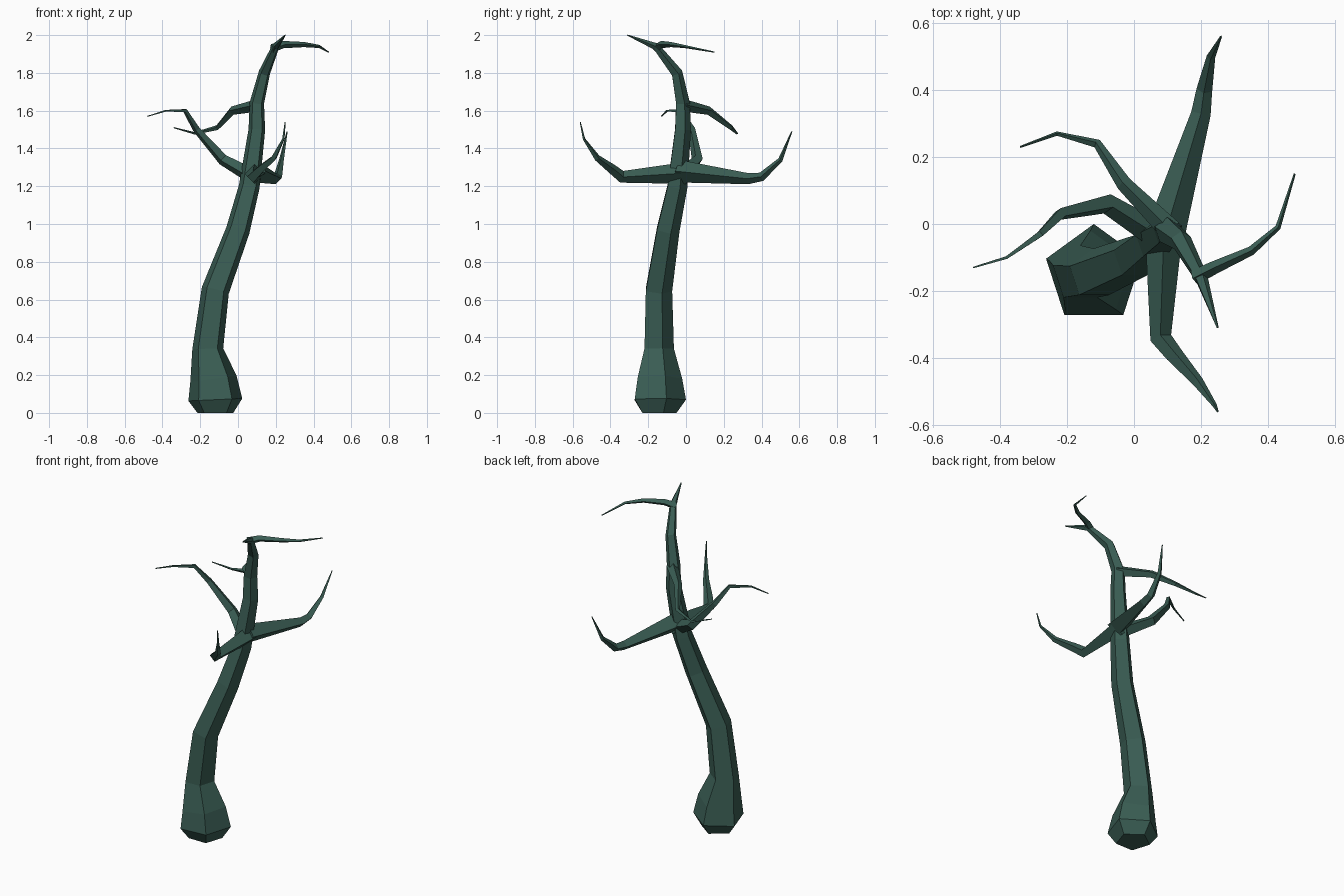
import bpy, bmesh
from math import cos, sin, tau
from mathutils import Vector

old = bpy.data.objects.get("Cube")
if old:
    bpy.data.objects.remove(old, do_unlink=True)

# Bark colour shared by every part
bark = bpy.data.materials.new("dark teal bark")
bark.use_nodes = True
colour = (0.042, 0.11, 0.088, 1)
bark.diffuse_color = colour
shader = next(node for node in bark.node_tree.nodes if node.type == 'BSDF_PRINCIPLED')
shader.inputs["Base Color"].default_value = colour
shader.inputs["Roughness"].default_value = 0.9


def taper(points, thick, power):
    """Radii that shrink with the distance travelled along the points."""
    travelled = [0]
    for here, there in zip(points, points[1:]):
        travelled.append(travelled[-1] + (there - here).length)
    return [max(0.003, thick * (1 - along / travelled[-1]) ** power)
            for along in travelled]


def tangent_at(points, index):
    """Mean direction of the two segments that meet at a station."""
    ahead = points[min(index + 1, len(points) - 1)] - points[index]
    behind = points[index] - points[max(index - 1, 0)]
    return (ahead.normalized() + behind.normalized()).normalized()


def limb(name, path, thick, sides=4, power=1, flare=()):
    """Faceted limb; the flare radii shape its first stations, then it tapers."""
    points = [Vector(place) for place in path]
    radii = list(flare) + taper(points[len(flare):], thick, power)
    bm = bmesh.new()
    rings = []
    previous = tangent_at(points, 0)
    across = previous.cross(Vector((0, 0, 1)))
    if across.length < 0.2:
        across = Vector((1, 0, 0))
    for index, point in enumerate(points):
        tangent = tangent_at(points, index)
        across = previous.rotation_difference(tangent) @ across
        across = (across - tangent * across.dot(tangent)).normalized()
        upward = tangent.cross(across)
        previous = tangent
        ring = []
        for corner in range(sides):
            # A corner points along the upward axis
            angle = tau / 4 + tau * corner / sides
            offset = across * cos(angle) + upward * sin(angle)
            ring.append(bm.verts.new(point + offset * radii[index]))
        rings.append(ring)
    for lower, upper in zip(rings, rings[1:]):
        for corner in range(sides):
            other = (corner + 1) % sides
            bm.faces.new((lower[corner], lower[other], upper[other], upper[corner]))
    bm.faces.new(rings[0])
    bm.faces.new(rings[-1])
    bmesh.ops.recalc_face_normals(bm, faces=bm.faces)
    mesh = bpy.data.meshes.new(name)
    bm.to_mesh(mesh)
    bm.free()
    mesh.materials.append(bark)
    part = bpy.data.objects.new(name, mesh)
    bpy.context.collection.objects.link(part)


# Leaning five-sided trunk with a swollen foot and a hooked top
limb("trunk",
     [(-0.12, -0.15, 0), (-0.12, -0.15, 0.07), (-0.13, -0.15, 0.18),
      (-0.16, -0.15, 0.34), (-0.12, -0.15, 0.65), (0, -0.1, 0.97),
      (0.06, -0.05, 1.2), (0.1, -0.02, 1.5), (0.1, -0.02, 1.64),
      (0.14, -0.05, 1.8), (0.2, -0.16, 1.94), (0.25, -0.31, 2)],
     thick=0.086, sides=5, power=0.6, flare=(0.1, 0.15, 0.13))

# Twig at the hooked top
limb("top_twig",
     [(0.18, -0.16, 1.93), (0.24, -0.13, 1.95), (0.35, -0.08, 1.95),
      (0.43, -0.01, 1.94), (0.48, 0.15, 1.91)],
     thick=0.023)

# Long branch reaching back
limb("back_branch",
     [(0.09, -0.04, 1.28), (0.2, 0.33, 1.24), (0.21, 0.4, 1.25),
      (0.23, 0.5, 1.34), (0.26, 0.56, 1.49)],
     thick=0.06)

# Long branch reaching forward
limb("front_branch",
     [(0.09, 0, 1.27), (0.08, -0.34, 1.25), (0.12, -0.39, 1.29),
      (0.19, -0.47, 1.35), (0.24, -0.54, 1.45), (0.25, -0.56, 1.54)],
     thick=0.058)

# Branch rising to the right from the fork
limb("right_branch",
     [(0.08, -0.04, 1.25), (-0.08, 0.06, 1.34), (-0.22, 0.03, 1.5),
      (-0.28, -0.03, 1.6), (-0.38, -0.1, 1.6), (-0.48, -0.13, 1.57)],
     thick=0.042)

# Upper branch drooping toward the back right
limb("upper_branch",
     [(0.11, -0.02, 1.63), (-0.03, 0.12, 1.6), (-0.11, 0.24, 1.51),
      (-0.23, 0.27, 1.48), (-0.34, 0.23, 1.51)],
     thick=0.034)
